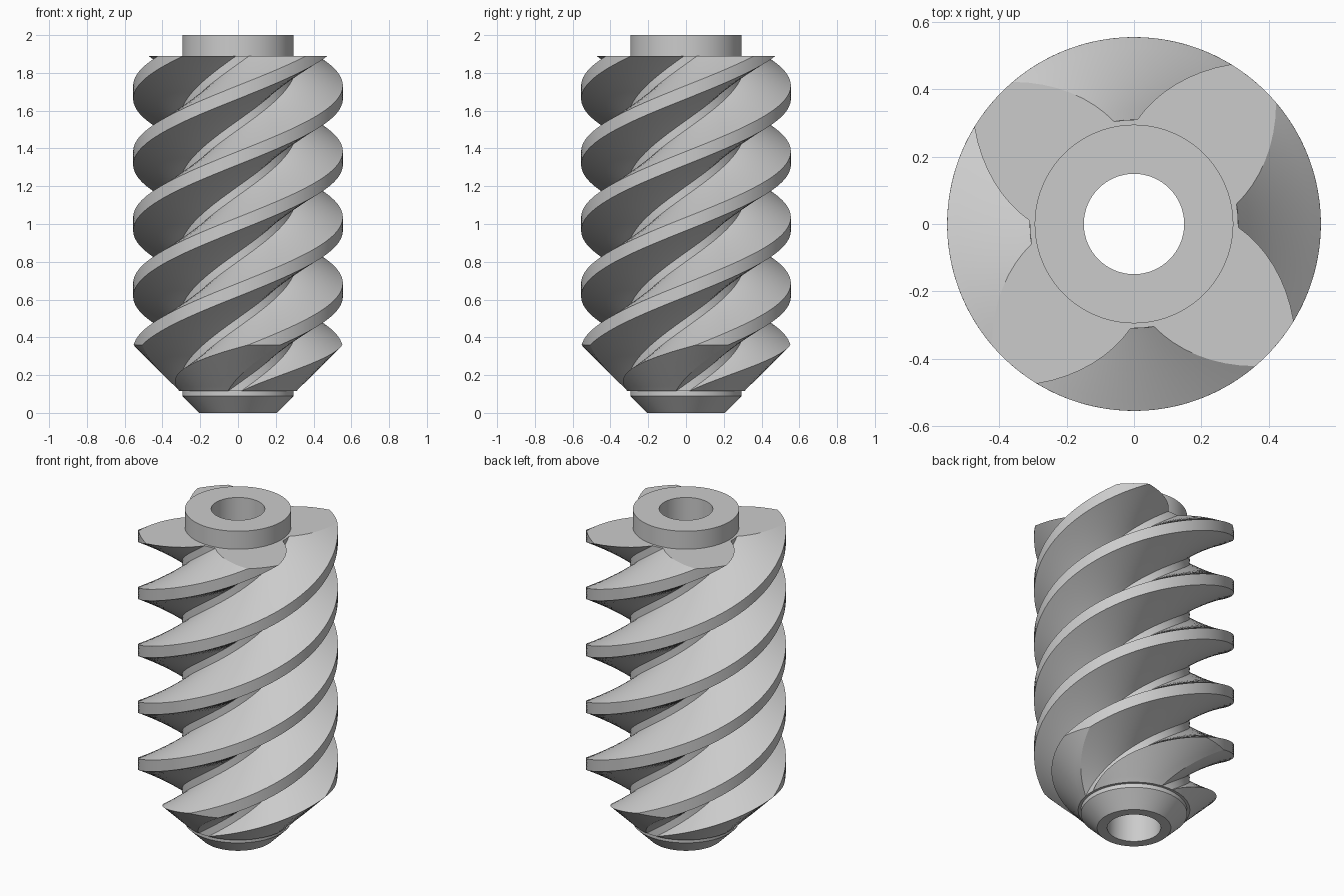
import bpy, bmesh, math

cube = bpy.data.objects.get("Cube")
if cube:
    bpy.data.objects.remove(cube)

# Main dimensions
STARTS, LEAD = 4, 1.395
CORE, OUTER, HUB, BORE = 0.31, 0.555, 0.295, 0.149
BOTTOM, TAPER_TOP, TOP, HEIGHT = 0.115, 0.36, 1.89, 2.0
FLOOR_HALF, GROOVE_HALF = math.radians(6.4), math.radians(35.9)
PHASE = math.radians(4.6)

steel = bpy.data.materials.new("plain grey")
steel.use_nodes = True
grey = (0.6, 0.6, 0.6, 1)
steel.diffuse_color = grey
steel.node_tree.nodes["Principled BSDF"].inputs["Base Color"].default_value = grey


def finish(bm, name):
    bmesh.ops.recalc_face_normals(bm, faces=bm.faces)
    mesh = bpy.data.meshes.new(name)
    bm.to_mesh(mesh)
    bm.free()
    obj = bpy.data.objects.new(name, mesh)
    bpy.context.collection.objects.link(obj)
    mesh.materials.append(steel)
    bpy.ops.object.select_all(action="DESELECT")
    obj.select_set(True)
    bpy.context.view_layer.objects.active = obj
    bpy.ops.object.shade_smooth_by_angle(angle=math.radians(25))


def bridge(bm, a, b):
    n = len(a)
    for i in range(n):
        j = (i + 1) % n
        bm.faces.new((a[i], a[j], b[j], b[i]))


def section(z):
    """Polar outline of the four-start thread at height z."""
    rim = max(CORE + 0.001, min(OUTER, CORE + z - BOTTOM))
    reach = (rim - CORE) / (OUTER - CORE)
    edge = FLOOR_HALF + (GROOVE_HALF - FLOOR_HALF) * reach
    half = [(0, CORE)]
    for i in range(9):
        t = i / 8
        half.append((FLOOR_HALF + (edge - FLOOR_HALF) * t, CORE + (rim - CORE) * t))
    pitch = math.tau / STARTS
    land = [(edge + (pitch - 2 * edge) * i / 8, rim) for i in range(1, 8)]
    other = [(pitch - a, r) for a, r in reversed(half[1:])]
    turn = PHASE + (z - TOP) / LEAD * math.tau
    return [(a + turn + k * pitch, r) for k in range(STARTS) for a, r in half + land + other]


def ring(bm, outline, z, radius=None):
    return [bm.verts.new(((radius or r) * math.cos(a), (radius or r) * math.sin(a), z))
            for a, r in outline]


# Threaded body with a tapered lower end
bm = bmesh.new()
levels = [BOTTOM + (TAPER_TOP - BOTTOM) * i / 20 for i in range(20)]
levels += [TAPER_TOP + (TOP - TAPER_TOP) * i / 110 for i in range(111)]
rings = [ring(bm, section(z), z) for z in levels]
for lower, upper in zip(rings, rings[1:]):
    bridge(bm, lower, upper)
for z, end in ((BOTTOM, rings[0]), (TOP, rings[-1])):
    bridge(bm, end, ring(bm, section(z), z, HUB - 0.01))
finish(bm, "threaded_body")

# Hollow shaft: chamfered lower hub, upper collar and through bore
bm = bmesh.new()
circle = [(math.tau * i / 96, 1) for i in range(96)]
profile = [(BORE, 0), (0.205, 0), (HUB, 0.09), (HUB, HEIGHT), (BORE, HEIGHT)]
loops = [ring(bm, circle, z, r) for r, z in profile]
for a, b in zip(loops, loops[1:] + loops[:1]):
    bridge(bm, a, b)
finish(bm, "hollow_shaft")
